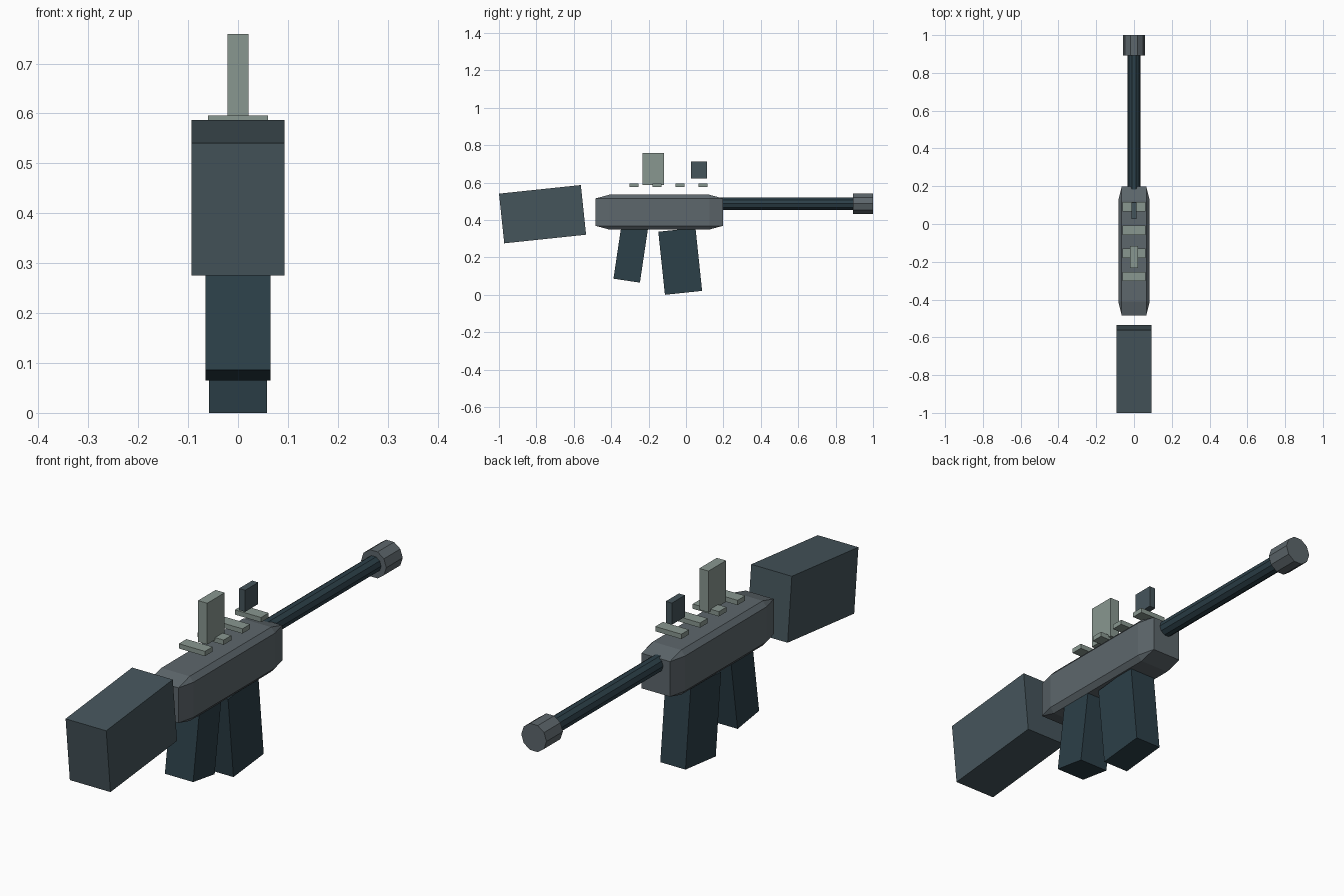
import bpy
from math import radians, sin, cos, pi

if "Cube" in bpy.data.objects:
    bpy.data.objects.remove(bpy.data.objects["Cube"])


def material(name, rgb):
    m = bpy.data.materials.new(name)
    m.diffuse_color = (*rgb, 1)
    m.use_nodes = True
    m.node_tree.nodes["Principled BSDF"].inputs["Base Color"].default_value = m.diffuse_color
    return m


stock_mat = material("slate", (0.06, 0.09, 0.105))
dark_mat = material("dark_teal", (0.025, 0.05, 0.065))
body_mat = material("gunmetal", (0.11, 0.135, 0.15))
rail_mat = material("sage_grey", (0.25, 0.31, 0.28))


def box(name, centre, size, mat, tilt=0.0):
    bpy.ops.mesh.primitive_cube_add(size=1, location=centre, rotation=(radians(tilt), 0, 0))
    ob = bpy.context.object
    ob.name = name
    ob.scale = size
    ob.data.materials.append(mat)
    return ob


def tube(name, y0, y1, radius, z, mat, sides=10):
    # the roll puts two corners on the x axis
    bpy.ops.mesh.primitive_cylinder_add(vertices=sides, radius=radius, depth=y1 - y0,
                                        location=(0, (y0 + y1) / 2, z),
                                        rotation=(radians(90), radians(90), 0))
    ob = bpy.context.object
    ob.rotation_euler = (radians(90), 0, 0)
    for v in ob.data.vertices:
        x, y = v.co.x, v.co.y
        v.co.x, v.co.y = y, -x
    ob.name = name
    ob.data.materials.append(mat)
    return ob


# Receiver body: bevel is stretched with the object's scale
body = box("receiver_body", (0, -0.143, 0.442), (0.166, 0.683, 0.186), body_mat)
bev = body.modifiers.new("chamfer", 'BEVEL')
bev.width = 0.108
bev.segments = 1

# Rear stock, grip and magazine
box("stock", (0, -0.767, 0.431), (0.187, 0.44, 0.267), stock_mat, 6)
box("grip", (0, -0.295, 0.224), (0.13, 0.143, 0.30), dark_mat, -8.5)
box("magazine", (0, -0.031, 0.179), (0.116, 0.20, 0.339), dark_mat, 6)

# Barrel and muzzle
tube("barrel", 0.15, 0.92, 0.034, 0.487, dark_mat)
tube("muzzle", 0.892, 1.0, 0.058, 0.487, body_mat)

# Rail slats above the body
for i in range(4):
    box(f"rail_slat_{i + 1}", (0, -0.278 + i * 0.123, 0.586), (0.12, 0.05, 0.02), rail_mat)

# Sights
box("rear_sight", (0, -0.175, 0.673), (0.042, 0.115, 0.172), rail_mat)
box("front_sight", (0, 0.07, 0.667), (0.028, 0.086, 0.09), stock_mat)
